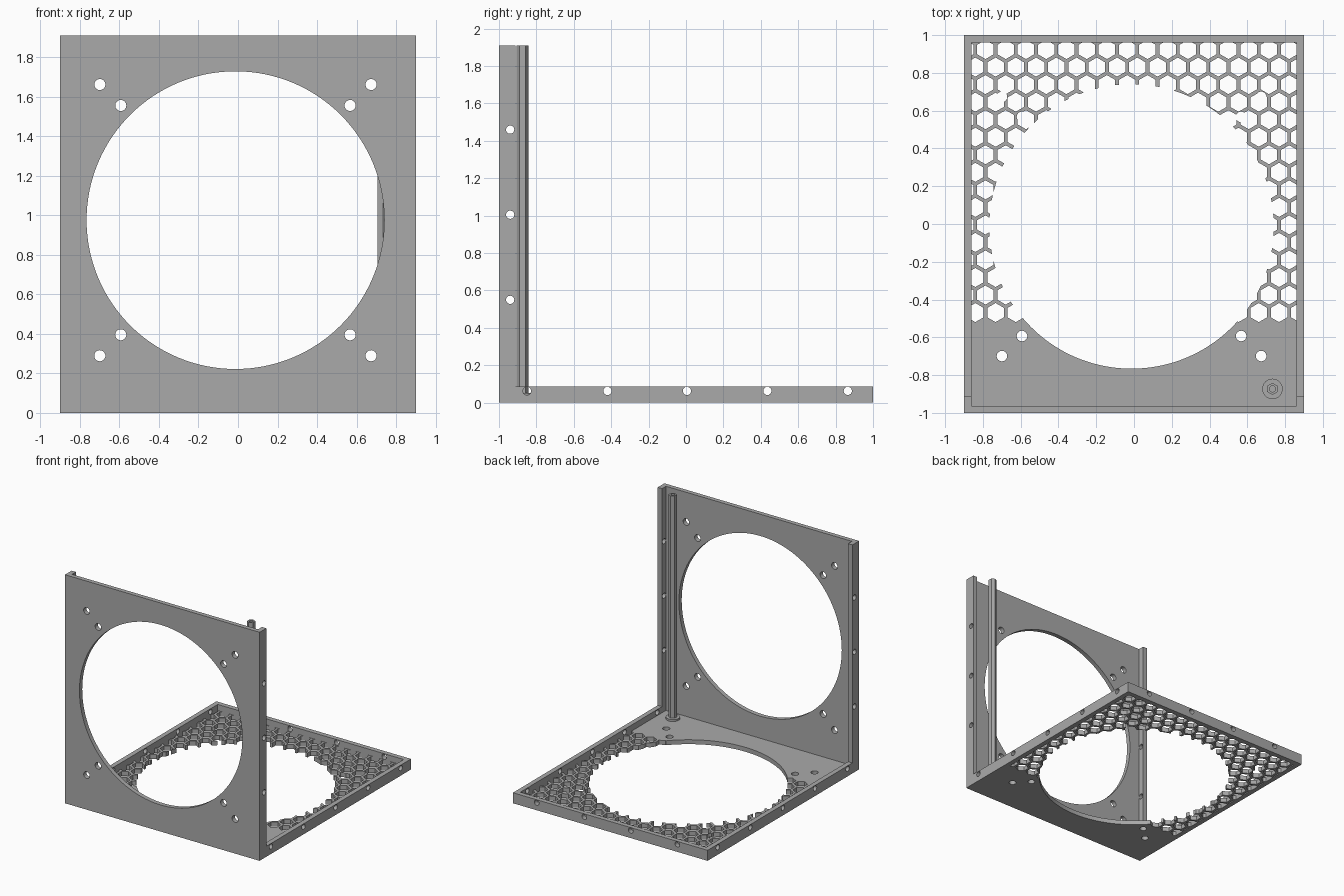
import bpy, bmesh, math
from mathutils import Matrix, Vector

cube = bpy.data.objects.get("Cube")
if cube:
    bpy.data.objects.remove(cube, do_unlink=True)

grey = bpy.data.materials.new("plain grey")
grey.use_nodes = True
COLOR = (0.4, 0.4, 0.4, 1)
grey.diffuse_color = COLOR
grey.node_tree.nodes["Principled BSDF"].inputs["Base Color"].default_value = COLOR

W, D, H = 0.9, 1.0, 1.91        # half width, half depth, height
RIM, SKIN, LIP = 0.04, 0.037, 0.088   # rim width, panel thickness, rim height
HOLE_X, HOLE_R = -0.013, 0.753  # fan opening
AXES = {"x": Matrix.Rotation(math.pi / 2, 4, "Y"),
        "y": Matrix.Rotation(math.pi / 2, 4, "X"),
        "z": Matrix.Identity(4)}


def finish(name, bm):
    bmesh.ops.recalc_face_normals(bm, faces=bm.faces)
    mesh = bpy.data.meshes.new(name)
    bm.to_mesh(mesh)
    bm.free()
    mesh.materials.append(grey)
    obj = bpy.data.objects.new(name, mesh)
    bpy.context.collection.objects.link(obj)
    return obj


def add_prism(bm, center, radius, length, axis="z", sides=32, spin=0):
    matrix = Matrix.Translation(center) @ AXES[axis] @ Matrix.Rotation(spin, 4, "Z")
    bmesh.ops.create_cone(bm, cap_ends=True, segments=sides, radius1=radius,
                          radius2=radius, depth=length, matrix=matrix)


def box(name, low, high):
    bm = bmesh.new()
    low, high = Vector(low), Vector(high)
    bmesh.ops.create_cube(bm, size=1, matrix=Matrix.Translation((low + high) / 2)
                          @ Matrix.Diagonal((high - low).to_4d()))
    return finish(name, bm)


def side_frame(name, x_low, x_high):
    # L-shaped profile seen from the side, extruded across the rim width
    profile = [(-D, 0), (D, 0), (D, LIP), (-D + LIP, LIP), (-D + LIP, H), (-D, H)]
    bm = bmesh.new()
    face = bm.faces.new([bm.verts.new((x_low, y, z)) for y, z in profile])
    new = bmesh.ops.extrude_face_region(bm, geom=[face])["geom"]
    verts = [v for v in new if isinstance(v, bmesh.types.BMVert)]
    bmesh.ops.translate(bm, verts=verts, vec=(x_high - x_low, 0, 0))
    return finish(name, bm)


def cut(obj, bm):
    # subtract a set of separate prisms, then drop the cutter
    cutter = finish("cutter", bm)
    cutter.hide_render = True
    mod = obj.modifiers.new("cut", "BOOLEAN")
    mod.operation, mod.solver, mod.object = "DIFFERENCE", "EXACT", cutter
    graph = bpy.context.evaluated_depsgraph_get()
    old = obj.data
    obj.data = bpy.data.meshes.new_from_object(obj.evaluated_get(graph))
    obj.modifiers.clear()
    bpy.data.meshes.remove(old)
    bpy.data.objects.remove(cutter, do_unlink=True)


def drill(obj, points, radius, length, axis, sides=32):
    bm = bmesh.new()
    for p in points:
        add_prism(bm, p, radius, length, axis, sides)
    cut(obj, bm)


# Panels
front_panel = box("front_panel", (-W + RIM, -D, 0), (W - RIM, -D + SKIN, H))
floor_panel = box("floor_panel", (-W + RIM, -D + SKIN, 0), (W - RIM, D - RIM, SKIN))

# Honeycomb in the floor
PITCH, CELL = 0.1072, 0.0505
bm = bmesh.new()
for row in range(16):
    y = -0.469 + row * PITCH * math.sqrt(3) / 2
    shift = 0 if row % 2 else PITCH / 2
    for col in range(-9, 10):
        x = col * PITCH - 0.036 + shift
        if abs(x) < W:
            add_prism(bm, (x, y, 0), CELL, 0.3, sides=6)
cut(floor_panel, bm)

# Fan openings and their screw holes
drill(floor_panel, [(HOLE_X, HOLE_X, 0)], HOLE_R, 0.3, "z", 128)
drill(front_panel, [(HOLE_X, -D, 0.975)], HOLE_R, 0.3, "y", 128)
screws = [(HOLE_X + sx * d, sy * d) for d in (0.58, 0.686) for sx in (-1, 1) for sy in (-1, 1)]
drill(floor_panel, [(x, y + HOLE_X, 0) for x, y in screws], 0.028, 0.3, "z")
drill(front_panel, [(x, -D, y + 0.975) for x, y in screws], 0.028, 0.3, "y")

# Rims with mounting holes
side_points = [(0, y, 0.063) for y in (-0.85, -0.42, 0.005, 0.435, 0.865)]
side_points += [(0, -0.94, z) for z in (0.55, 1.005, 1.46)]
left_frame = side_frame("left_frame", W - RIM, W)
right_frame = side_frame("right_frame", -W, -W + RIM)
for frame in (left_frame, right_frame):
    drill(frame, side_points, 0.022, 3, "x", 24)
back_rim = box("back_rim", (-W + RIM, D - RIM, 0), (W - RIM, D, LIP))
drill(back_rim, [(x, D, 0.063) for x in (-0.62, -0.19, 0.24, 0.68)], 0.022, 0.3, "y", 24)

# Hollow hexagonal standoff on a round foot
ROD = Vector((0.733, -0.873, 0))
bm = bmesh.new()
add_prism(bm, ROD + Vector((0, 0, (SKIN + H) / 2)), 0.032, H - SKIN, sides=6)
standoff = finish("standoff", bm)
bm = bmesh.new()
add_prism(bm, ROD + Vector((0, 0, SKIN + 0.008)), 0.054, 0.016)
standoff_foot = finish("standoff_foot", bm)
drill(standoff, [ROD + Vector((0, 0, H))], 0.016, 0.3, "z", 24)

parts = [front_panel, floor_panel, left_frame, right_frame, back_rim, standoff, standoff_foot]
bpy.ops.object.select_all(action="DESELECT")
for part in parts:
    part.select_set(True)
bpy.context.view_layer.objects.active = front_panel
bpy.ops.object.shade_smooth_by_angle(angle=math.radians(30))
